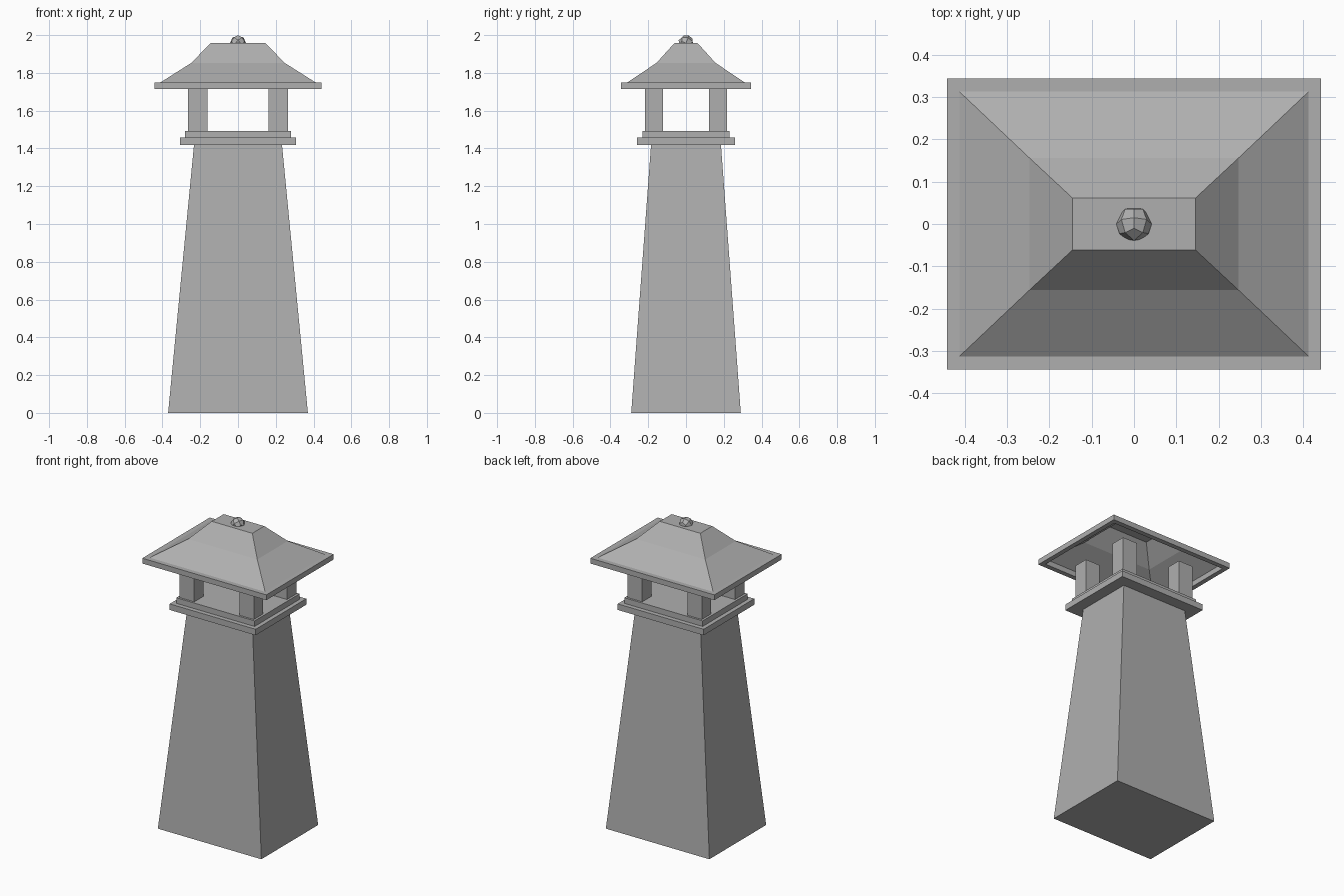
import bpy, bmesh
from math import atan2, pi
from mathutils import Vector, Matrix

if "Cube" in bpy.data.objects:
    bpy.data.objects.remove(bpy.data.objects["Cube"])

stone = bpy.data.materials.new("dark_grey")
stone.diffuse_color = (.43, .43, .43, 1)
stone.use_nodes = True
stone.node_tree.nodes["Principled BSDF"].inputs["Base Color"].default_value = stone.diffuse_color


def finish(name, bm):
    me = bpy.data.meshes.new(name)
    bm.to_mesh(me)
    bm.free()
    me.materials.append(stone)
    ob = bpy.data.objects.new(name, me)
    bpy.context.collection.objects.link(ob)
    return ob


def loft(name, rings, bottom=True, top=True, closed=False):
    """Stack rectangular rings (half x, half y, z) into one flat-shaded mesh."""
    bm = bmesh.new()
    loops = [[bm.verts.new((sx * x, sy * y, z))
              for sx, sy in ((-1, -1), (1, -1), (1, 1), (-1, 1))]
             for x, y, z in rings]
    pairs = list(zip(loops, loops[1:]))
    if closed:
        pairs.append((loops[-1], loops[0]))
    for a, b in pairs:
        for i in range(4):
            j = (i + 1) % 4
            bm.faces.new((a[i], a[j], b[j], b[i]))
    if bottom:
        bm.faces.new(loops[0][::-1])
    if top:
        bm.faces.new(loops[-1])
    return finish(name, bm)


# Tapered tower and the two stepped ledges
loft("tower_body", [(.37, .29, 0), (.233, .185, 1.418)])
loft("lower_ledge", [(.307, .259, 1.418), (.307, .259, 1.457)])
loft("upper_ledge", [(.28, .23, 1.457), (.28, .23, 1.493)])

# Four corner posts
for sx, x_name in ((-1, "left"), (1, "right")):
    for sy, y_name in ((-1, "front"), (1, "back")):
        post = loft(f"{y_name}_{x_name}_post",
                    [(.052, .048, 1.493), (.052, .048, 1.716)])
        post.location = (sx * .213, sy * .169, 0)

# Open eave frame
loft("roof_eave", [(.443, .344, 1.714), (.443, .344, 1.748),
                   (.413, .313, 1.748), (.413, .313, 1.714)],
     bottom=False, top=False, closed=True)

# Hollow hipped roof with a steeper upper part and flat top
loft("roof", [(.413, .313, 1.748), (.247, .156, 1.853), (.145, .061, 1.958)],
     bottom=False)

# Faceted finial dome: a subdivided cube rounded to a sphere, corner upward,
# cut off where it meets the roof
bm = bmesh.new()
bmesh.ops.create_cube(bm, size=2)
bmesh.ops.subdivide_edges(bm, edges=bm.edges[:], cuts=1, use_grid_fill=True)
turn = Vector((1, 1, 1)).rotation_difference(Vector((0, 0, 1))).to_matrix()
arm = turn @ Vector((1, 0, 0))
spin = Matrix.Rotation(-pi / 2 - atan2(arm.y, arm.x), 3, 'Z')
tilt = Matrix.Rotation(.25, 3, 'X')
for v in bm.verts:
    v.co = tilt @ spin @ turn @ (v.co.normalized() * .042)
bmesh.ops.bisect_plane(bm, geom=bm.verts[:] + bm.edges[:] + bm.faces[:],
                       plane_co=(0, 0, 0), plane_no=(0, 0, 1), clear_inner=True)
finish("finial", bm).location = (0, 0, 1.958)
